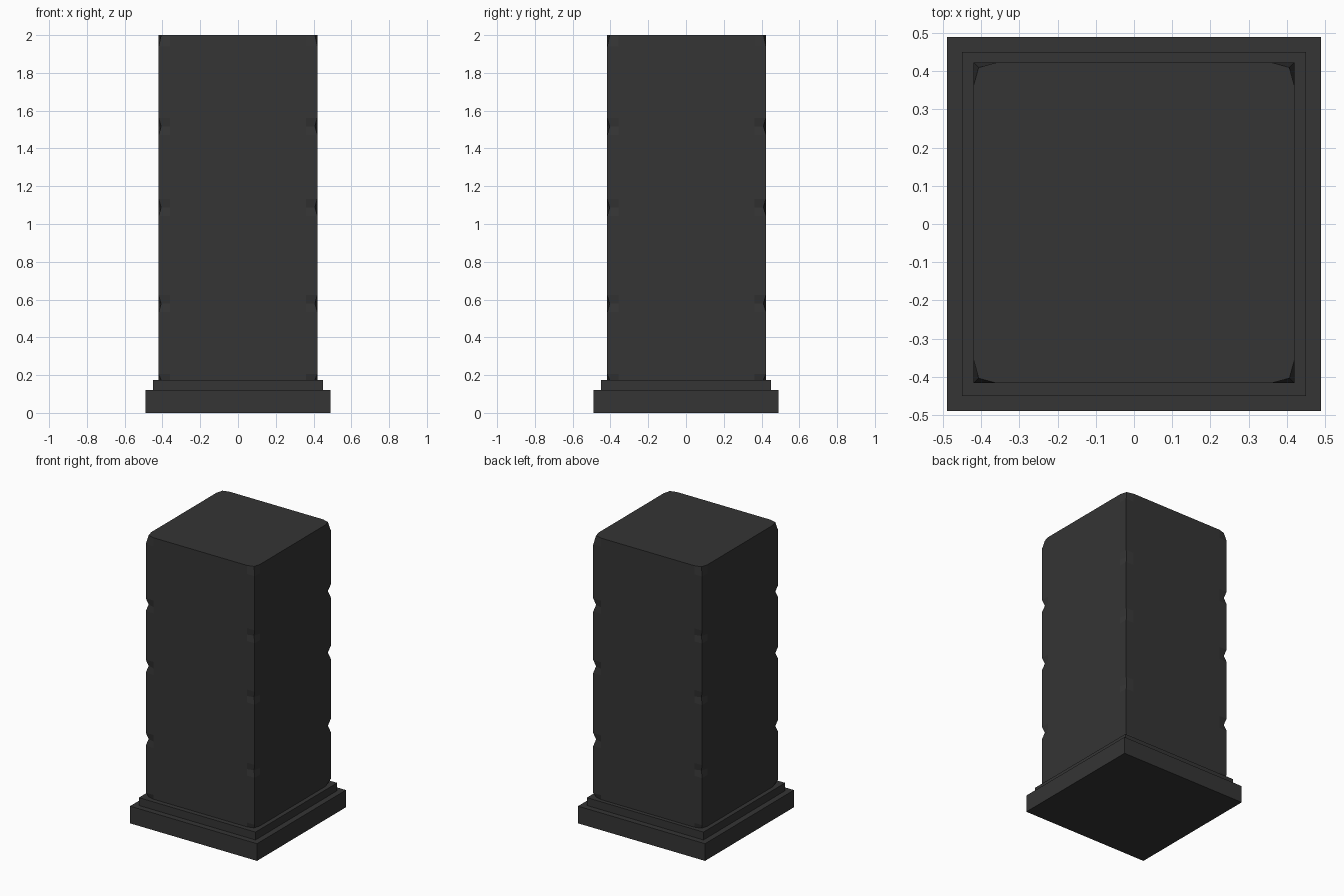
import bpy, bmesh

if "Cube" in bpy.data.objects:
    bpy.data.objects.remove(bpy.data.objects["Cube"])

mat = bpy.data.materials.new("dark_stone")
mat.diffuse_color = (0.035, 0.035, 0.035, 1)
mat.use_nodes = True
mat.node_tree.nodes["Principled BSDF"].inputs["Base Color"].default_value = mat.diffuse_color


def finish(name, bm):
    bmesh.ops.recalc_face_normals(bm, faces=bm.faces[:])
    mesh = bpy.data.meshes.new(name)
    bm.to_mesh(mesh)
    bm.free()
    mesh.materials.append(mat)
    obj = bpy.data.objects.new(name, mesh)
    bpy.context.collection.objects.link(obj)
    return obj


def slab(name, width, z0, z1):
    bm = bmesh.new()
    bmesh.ops.create_cube(bm, size=1)
    for v in bm.verts:
        v.co.x *= width
        v.co.y *= width
        v.co.z = z1 if v.co.z > 0 else z0
    finish(name, bm)


# Stepped base
slab("base_plinth", 0.98, 0.0, 0.12)
slab("base_step", 0.90, 0.12, 0.175)

# Pillar shaft: square rings whose corner points are pushed in at the chips
HALF, NEAR, CHIP = 0.42, 0.36, 0.013
levels = [(0.175, CHIP), (0.205, 0)]
for z in (0.578, 1.088, 1.517):
    levels += [(z - 0.045, 0), (z, CHIP), (z + 0.045, 0)]
levels += [(1.94, 0), (2.0, CHIP)]

bm = bmesh.new()
rings = []
for z, inset in levels:
    c = HALF - inset
    ring = []
    px, py = [(HALF, NEAR), (c, c), (NEAR, HALF)], None
    for turn in range(4):
        for x, y in px:
            ring.append(bm.verts.new((x, y + 0.003, z)))
        px = [(-y, x) for x, y in px]
    rings.append(ring)
for low, high in zip(rings, rings[1:]):
    for i in range(12):
        j = (i + 1) % 12
        bm.faces.new((low[i], low[j], high[j], high[i]))
bm.faces.new(rings[0][::-1])
bm.faces.new(rings[-1])
finish("pillar_shaft", bm)
